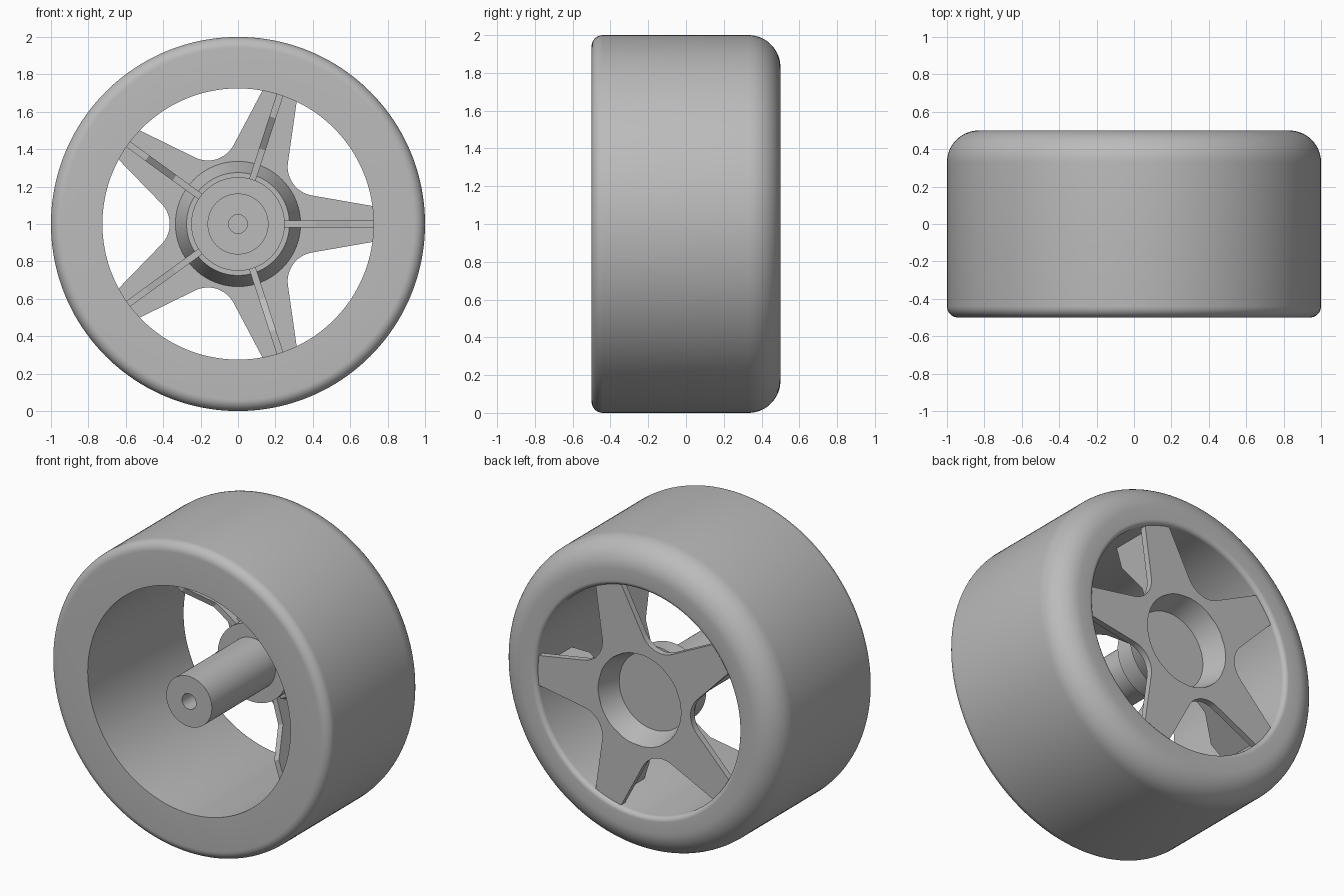
import bpy
import bmesh
from math import sin, cos, pi, radians
from mathutils import Vector

cube = bpy.data.objects.get("Cube")
if cube:
    bpy.data.objects.remove(cube, do_unlink=True)

grey = bpy.data.materials.new("plain grey")
grey.use_nodes = True
GREY = (0.5, 0.5, 0.5, 1)
grey.diffuse_color = GREY
grey.node_tree.nodes["Principled BSDF"].inputs["Base Color"].default_value = GREY

SPOKES = 5
STEP = 2 * pi / SPOKES


def finish(name, bm):
    """Turn a bmesh into a shaded grey object standing on the ground."""
    bmesh.ops.remove_doubles(bm, verts=bm.verts, dist=0.0001)
    bmesh.ops.recalc_face_normals(bm, faces=bm.faces)
    mesh = bpy.data.meshes.new(name)
    bm.to_mesh(mesh)
    bm.free()
    mesh.materials.append(grey)
    obj = bpy.data.objects.new(name, mesh)
    obj.location.z = 1
    bpy.context.collection.objects.link(obj)
    bpy.ops.object.select_all(action='DESELECT')
    obj.select_set(True)
    bpy.context.view_layer.objects.active = obj
    bpy.ops.object.shade_smooth_by_angle(angle=radians(30))
    return obj


def lathe(name, profile, closed=False, segments=128):
    """Spin a (radius, y) profile around the wheel axis."""
    bm = bmesh.new()
    verts = [bm.verts.new((r, y, 0)) for r, y in profile]
    pairs = list(zip(verts, verts[1:]))
    if closed:
        pairs.append((verts[-1], verts[0]))
    edges = [bm.edges.new(p) for p in pairs]
    bmesh.ops.spin(bm, geom=verts + edges, cent=(0, 0, 0), axis=(0, 1, 0),
                   angle=2 * pi, steps=segments, use_duplicate=False)
    return finish(name, bm)


def arc(cx, cy, radius, start, end, steps):
    """Points on an arc, with angles in degrees."""
    angles = [radians(start + (end - start) * i / steps) for i in range(steps + 1)]
    return [(cx + radius * cos(a), cy + radius * sin(a)) for a in angles]


# Tyre: broad back shoulder, tight front shoulder, softened back opening
RIM = 0.725
tyre = [(RIM, -0.5)]
tyre += arc(0.94, -0.44, 0.06, -90, 0, 8)
tyre += arc(0.83, 0.33, 0.17, 0, 90, 14)
tyre += arc(RIM + 0.03, 0.47, 0.03, 90, 180, 6)
lathe("tyre", tyre, closed=True, segments=160)

# Hub: bored axle, collar, tapered cup that opens to the back
lathe("hub", [(0, -0.2), (0.05, -0.2), (0.05, -0.5), (0.163, -0.5),
              (0.163, 0.15), (0.25, 0.15), (0.25, 0.29), (0.275, 0.29),
              (0.335, 0.436), (0.296, 0.475), (0.25, 0.325), (0, 0.325)])

# Spoke plate: half of one spoke outline, mirrored and repeated around the hub
FRONT, BACK, BORE = 0.435, 0.475, 0.296
half = arc(0, 0, RIM + 0.005, 0, 7.5, 3)
valley = Vector((cos(STEP / 2), sin(STEP / 2))) * 0.521
half += arc(valley.x, valley.y, 0.156, -100, -144, 8)
spoke = [(x, -z) for x, z in reversed(half[1:])] + half[:-1]

outline = []
for i in range(SPOKES):
    c, s = cos(i * STEP), sin(i * STEP)
    outline += [Vector((x * c - z * s, 0, x * s + z * c)) for x, z in spoke]

bm = bmesh.new()
rings = []
for y in (FRONT, BACK):
    offset = Vector((0, y, 0))
    rings.append([bm.verts.new(p + offset) for p in outline])
    rings.append([bm.verts.new(p.normalized() * BORE + offset) for p in outline])
front_out, front_in, back_out, back_in = rings
count = len(outline)
for i in range(count):
    j = (i + 1) % count
    for a, b in ((front_out, front_in), (front_in, back_in),
                 (back_in, back_out), (back_out, front_out)):
        bm.faces.new((a[i], a[j], b[j], b[i]))
finish("spokes", bm)

# Stiffening ribs on the front of the spokes
rib_side = [(0.245, 0.26), (0.42, 0.25), (0.6, 0.13), (0.73, 0.13),
            (0.73, 0.45), (0.3, 0.45), (0.245, 0.31)]
for i in range(SPOKES):
    bm = bmesh.new()
    face = bm.faces.new([bm.verts.new((r, y, -0.018)) for r, y in rib_side])
    moved = bmesh.ops.extrude_face_region(bm, geom=[face])["geom"]
    bmesh.ops.translate(bm, vec=(0, 0, 0.036),
                        verts=[v for v in moved if isinstance(v, bmesh.types.BMVert)])
    rib = finish("rib_%d" % (i + 1), bm)
    rib.rotation_euler.y = -i * STEP
